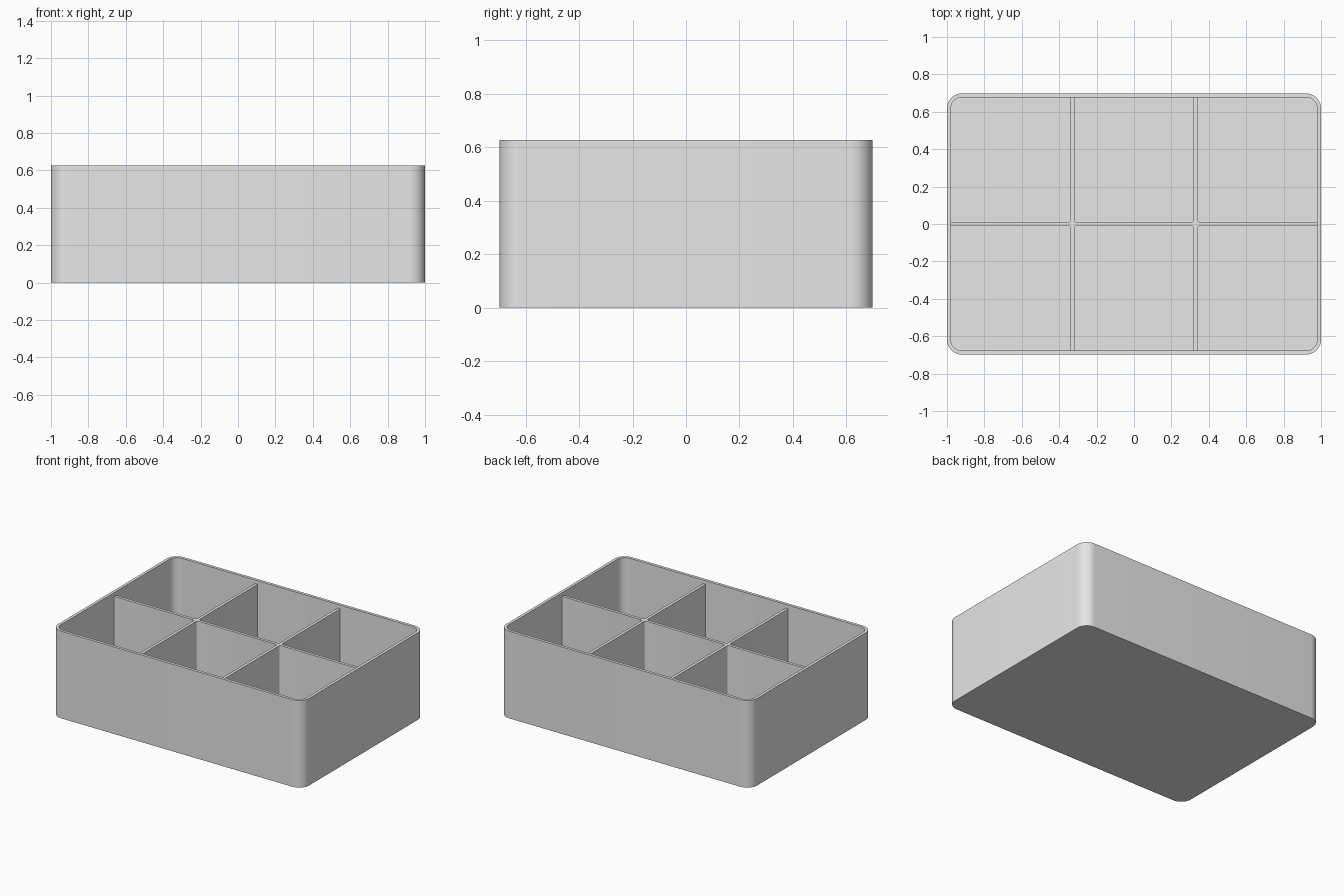
import bpy, bmesh, math

cube = bpy.data.objects.get("Cube")
if cube:
    bpy.data.objects.remove(cube, do_unlink=True)

HALF_X, HALF_Y, HEIGHT = 1.0, 0.698, 0.627
WALL, RADIUS = 0.021, 0.08
DIVIDER_TOP = HEIGHT - 0.027
DIVIDER_X = 0.329
FILLET = 0.012

grey = bpy.data.materials.new("light_grey")
grey.use_nodes = True
grey.diffuse_color = (0.8, 0.8, 0.8, 1)
grey.node_tree.nodes["Principled BSDF"].inputs["Base Color"].default_value = (0.8, 0.8, 0.8, 1)


def rounded_rect(hx, hy, r, steps=12):
    """Counter-clockwise outline of a rectangle with rounded corners."""
    pts = []
    for i, (sx, sy) in enumerate([(1, 1), (-1, 1), (-1, -1), (1, -1)]):
        for k in range(steps + 1):
            a = math.pi / 2 * (i + k / steps)
            pts.append((sx * (hx - r) + r * math.cos(a), sy * (hy - r) + r * math.sin(a)))
    return pts


def finish(bm, name):
    bmesh.ops.recalc_face_normals(bm, faces=bm.faces)
    mesh = bpy.data.meshes.new(name)
    bm.to_mesh(mesh)
    bm.free()
    mesh.materials.append(grey)
    obj = bpy.data.objects.new(name, mesh)
    bpy.context.collection.objects.link(obj)
    bpy.ops.object.select_all(action='DESELECT')
    obj.select_set(True)
    bpy.context.view_layer.objects.active = obj
    bpy.ops.object.shade_smooth_by_angle(angle=math.radians(30))
    return obj


# Open box: outer wall, rim, inner wall and floor skinned through four outlines
bm = bmesh.new()
outer = rounded_rect(HALF_X, HALF_Y, RADIUS)
inner = rounded_rect(HALF_X - WALL, HALF_Y - WALL, RADIUS - WALL)
loops = [[bm.verts.new((x, y, z)) for x, y in outline]
         for outline, z in [(outer, 0), (outer, HEIGHT), (inner, HEIGHT), (inner, WALL)]]
for low, high in zip(loops, loops[1:]):
    for i in range(len(low)):
        j = (i + 1) % len(low)
        bm.faces.new((low[i], low[j], high[j], high[i]))
bm.faces.new(loops[0])
bm.faces.new(loops[-1])
finish(bm, "box_shell")

# Dividers: one grid-shaped outline with small fillets at the crossings
t = WALL / 2
end_x, end_y = HALF_X - WALL / 2, HALF_Y - WALL / 2


def fillet(x, y, sx, sy, steps=4):
    """Arc in the pocket corner at (x, y), from the x side to the y side."""
    cx, cy = x + sx * FILLET, y + sy * FILLET
    return [(cx - sx * FILLET * math.sin(math.pi / 2 * k / steps),
             cy - sy * FILLET * math.cos(math.pi / 2 * k / steps)) for k in range(steps + 1)]


# Back half from right to left, then the front half by a half turn
half = [(end_x, t)]
for x in (DIVIDER_X, -DIVIDER_X):
    half += fillet(x + t, t, 1, 1)
    half += [(x + t, end_y), (x - t, end_y)]
    half += fillet(x - t, t, -1, 1)[::-1]
half.append((-end_x, t))
outline = half + [(-x, -y) for x, y in half]

bm = bmesh.new()
base = bm.faces.new([bm.verts.new((x, y, WALL / 2)) for x, y in outline])
top = bmesh.ops.extrude_face_region(bm, geom=[base], use_keep_orig=True)
for v in top["geom"]:
    if isinstance(v, bmesh.types.BMVert):
        v.co.z = DIVIDER_TOP
finish(bm, "dividers")
